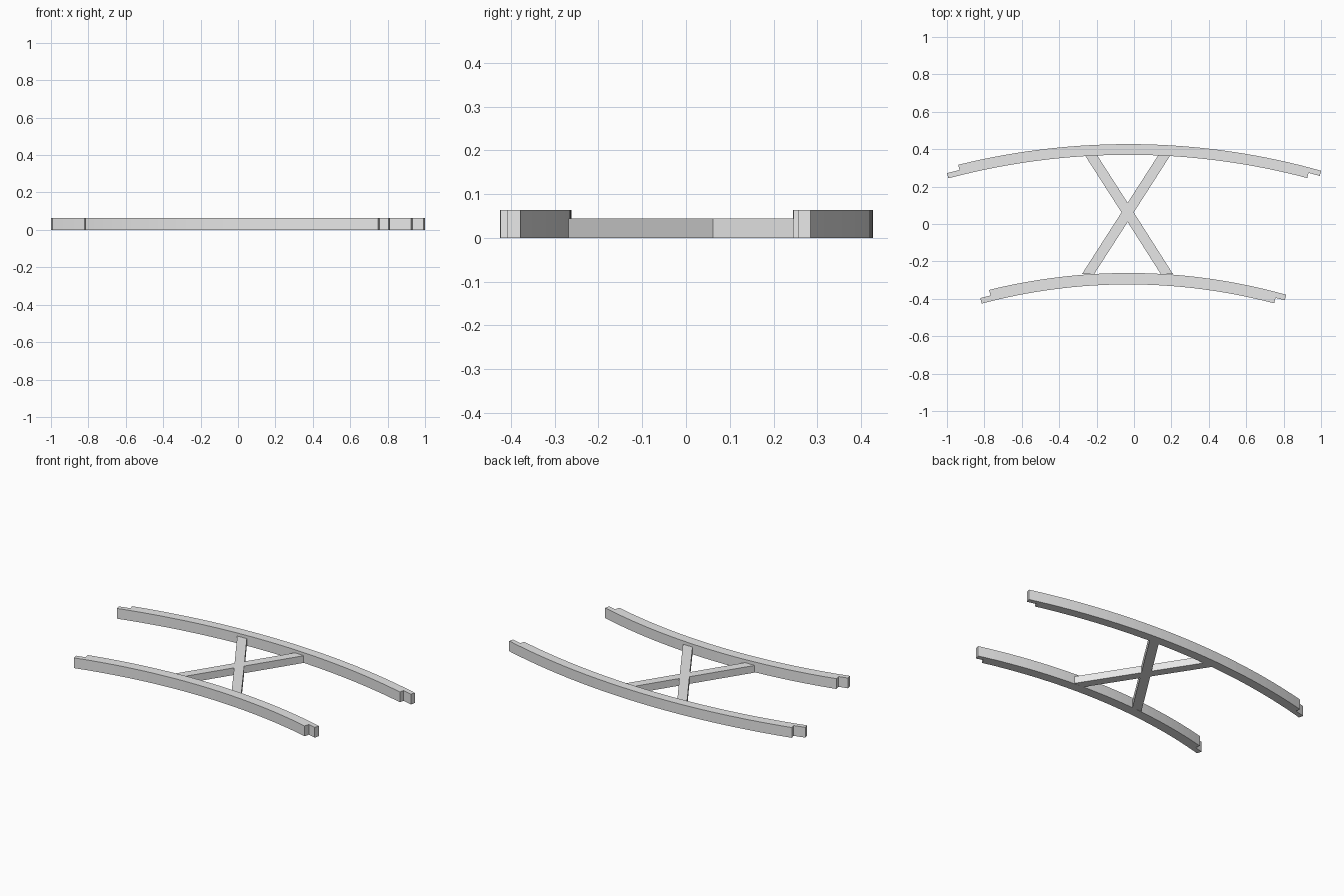
import bpy, bmesh
from math import sin, cos, radians
from mathutils import Vector

cube = bpy.data.objects.get("Cube")
if cube:
    bpy.data.objects.remove(cube, do_unlink=True)

grey = bpy.data.materials.new("light grey")
grey.use_nodes = True
grey.diffuse_color = (0.8, 0.8, 0.8, 1)
grey.node_tree.nodes["Principled BSDF"].inputs["Base Color"].default_value = grey.diffuse_color

CENTRE = Vector((-0.03, -3.373))   # shared centre of both curved rails
RAIL_HEIGHT, BRACE_HEIGHT = 0.063, 0.044
STEPS = 32


def extrude_outline(name, outline, height):
    """Turn a flat outline into a solid standing on the ground."""
    bm = bmesh.new()
    face = bm.faces.new([bm.verts.new((x, y, 0)) for x, y in outline])
    result = bmesh.ops.extrude_face_region(bm, geom=[face])
    top = [v for v in result["geom"] if isinstance(v, bmesh.types.BMVert)]
    bmesh.ops.translate(bm, verts=top, vec=(0, 0, height))
    bmesh.ops.recalc_face_normals(bm, faces=bm.faces)
    mesh = bpy.data.meshes.new(name)
    bm.to_mesh(mesh)
    bm.free()
    mesh.materials.append(grey)
    obj = bpy.data.objects.new(name, mesh)
    bpy.context.collection.objects.link(obj)
    return obj


def arc(radius, start, end):
    """Points on an arc, with angles in degrees measured from +y towards +x."""
    angles = [radians(start + (end - start) * i / STEPS) for i in range(STEPS + 1)]
    return [CENTRE + radius * Vector((sin(a), cos(a))) for a in angles]


def rail(name, inner, outer):
    """Curved rail with half-lap tongues: inner half at one end, outer at the other."""
    middle = (inner + outer) / 2
    left_tip, left_step, right_step, right_tip = -14.9, -13.85, 14.8, 15.74
    outline = arc(outer, left_step, right_tip)
    outline += [arc(middle, right_tip, 0)[0], arc(middle, right_step, 0)[0]]
    outline += arc(inner, right_step, left_tip)
    outline += [arc(middle, left_tip, 0)[0], arc(middle, left_step, 0)[0]]
    return extrude_outline(name, outline, RAIL_HEIGHT)


rail("back_rail", 3.743, 3.8)
rail("front_rail", 3.05, 3.111)

# Crossed brace between the rails, as one X-shaped outline
half = 0.0325
back_y, front_y = 0.366, -0.268
cross_x, cross_y, rise = -0.034, 0.062, 0.051
back_left, back_right, front_left, front_right = -0.229, 0.161, -0.246, 0.176
extrude_outline("cross_brace", [
    (back_left - half, back_y), (back_left + half, back_y),
    (cross_x, cross_y + rise),
    (back_right - half, back_y), (back_right + half, back_y),
    (cross_x + half, cross_y),
    (front_right + half, front_y), (front_right - half, front_y),
    (cross_x, cross_y - rise),
    (front_left + half, front_y), (front_left - half, front_y),
    (cross_x - half, cross_y),
], BRACE_HEIGHT)
